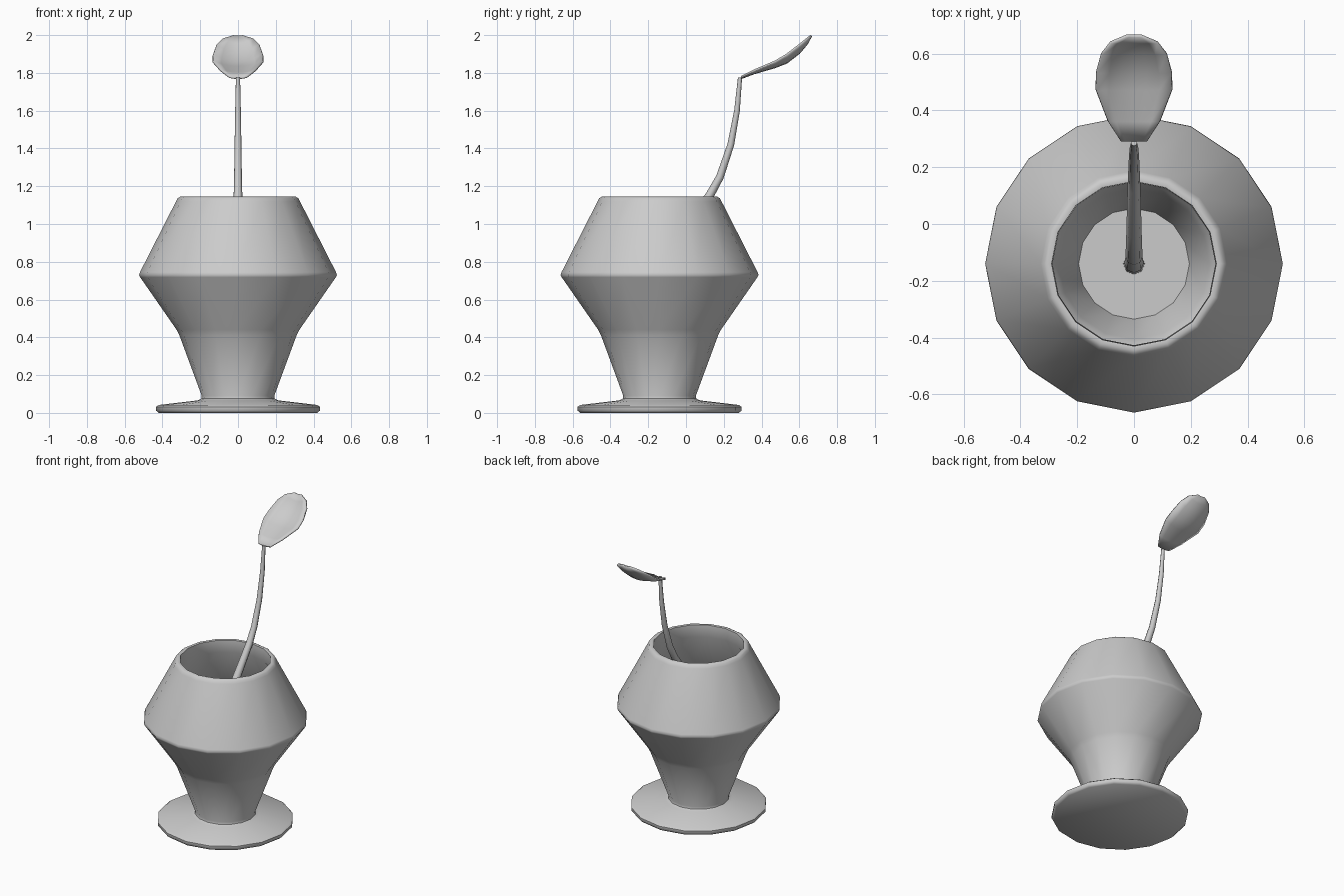
import bpy, bmesh, math

if "Cube" in bpy.data.objects:
    bpy.data.objects.remove(bpy.data.objects["Cube"])

CY = -0.14   # pot axis position in y


def add_mesh(name, verts, faces, angle=35):
    me = bpy.data.meshes.new(name)
    me.from_pydata(verts, [], faces)
    bm = bmesh.new()
    bm.from_mesh(me)
    bmesh.ops.recalc_face_normals(bm, faces=bm.faces)
    bm.to_mesh(me)
    bm.free()
    ob = bpy.data.objects.new(name, me)
    bpy.context.collection.objects.link(ob)
    bpy.ops.object.select_all(action='DESELECT')
    ob.select_set(True)
    bpy.context.view_layer.objects.active = ob
    bpy.ops.object.shade_smooth_by_angle(angle=math.radians(angle))
    return ob


def bridge_rings(rings, n):
    verts = [v for ring in rings for v in ring]
    faces = [(k * n + i, k * n + (i + 1) % n, (k + 1) * n + (i + 1) % n, (k + 1) * n + i)
             for k in range(len(rings) - 1) for i in range(n)]
    last = (len(rings) - 1) * n
    faces += [tuple(range(n)), tuple(range(last, last + n))]
    return verts, faces


# Pot: one lathed wall from the underside, over the rim, to the inner floor
profile = [(0.42, 0.0), (0.434, 0.012), (0.434, 0.032), (0.42, 0.042),
           (0.215, 0.066), (0.195, 0.075), (0.192, 0.09), (0.31, 0.41), (0.325, 0.44),
           (0.518, 0.718), (0.524, 0.73), (0.519, 0.745),
           (0.328, 1.12), (0.32, 1.136), (0.305, 1.145), (0.29, 1.142),
           (0.287, 1.06), (0.475, 0.732), (0.28, 0.44), (0.265, 0.41), (0.195, 0.17)]
N = 16
rings = [[(r * math.cos(i * math.tau / N), CY + r * math.sin(i * math.tau / N), z)
          for i in range(N)] for r, z in profile]
add_mesh("pot", *bridge_rings(rings, N), angle=50)

# Spoon handle: tapered tube following a curved path in the y-z plane
path = [(-0.14, 0.17, 0.038), (-0.138, 0.5, 0.034), (-0.115, 0.75, 0.030),
        (-0.03, 0.95, 0.027), (0.125, 1.15, 0.023), (0.18, 1.25, 0.0205),
        (0.237, 1.42, 0.018), (0.27, 1.6, 0.015), (0.286, 1.776, 0.011)]
M = 8
rings = []
for k, (y, z, r) in enumerate(path):
    a, b = path[max(k - 1, 0)], path[min(k + 1, len(path) - 1)]
    t = math.atan2(b[0] - a[0], b[1] - a[1])
    rings.append([(r * math.cos(i * math.tau / M),
                   y + r * math.sin(i * math.tau / M) * math.cos(t),
                   z - r * math.sin(i * math.tau / M) * math.sin(t)) for i in range(M)])
add_mesh("spoon_handle", *bridge_rings(rings, M), angle=60)

# Spoon bowl: dished grid, rows of (y, half width, edge height, centre height)
rows = [(0.29, 0.045, 1.783, 1.777), (0.36, 0.09, 1.818, 1.803),
        (0.47, 0.132, 1.865, 1.835), (0.53, 0.13, 1.9, 1.858),
        (0.595, 0.112, 1.95, 1.908), (0.635, 0.08, 1.982, 1.955),
        (0.658, 0.025, 2.0, 1.997)]
verts, faces, C = [], [], 7
for y, w, ze, zc in rows:
    for i in range(C):
        u = 2 * i / (C - 1) - 1
        verts.append((u * w, y, zc + (ze - zc) * u * u))
for k in range(len(rows) - 1):
    for i in range(C - 1):
        a = k * C + i
        faces.append((a, a + 1, a + C + 1, a + C))
bowl = add_mesh("spoon_bowl", verts, faces, angle=60)
for p in bowl.data.polygons:
    if p.normal.z < 0:
        p.flip()
mod = bowl.modifiers.new("thickness", 'SOLIDIFY')
mod.thickness = 0.01
mod.offset = -1
